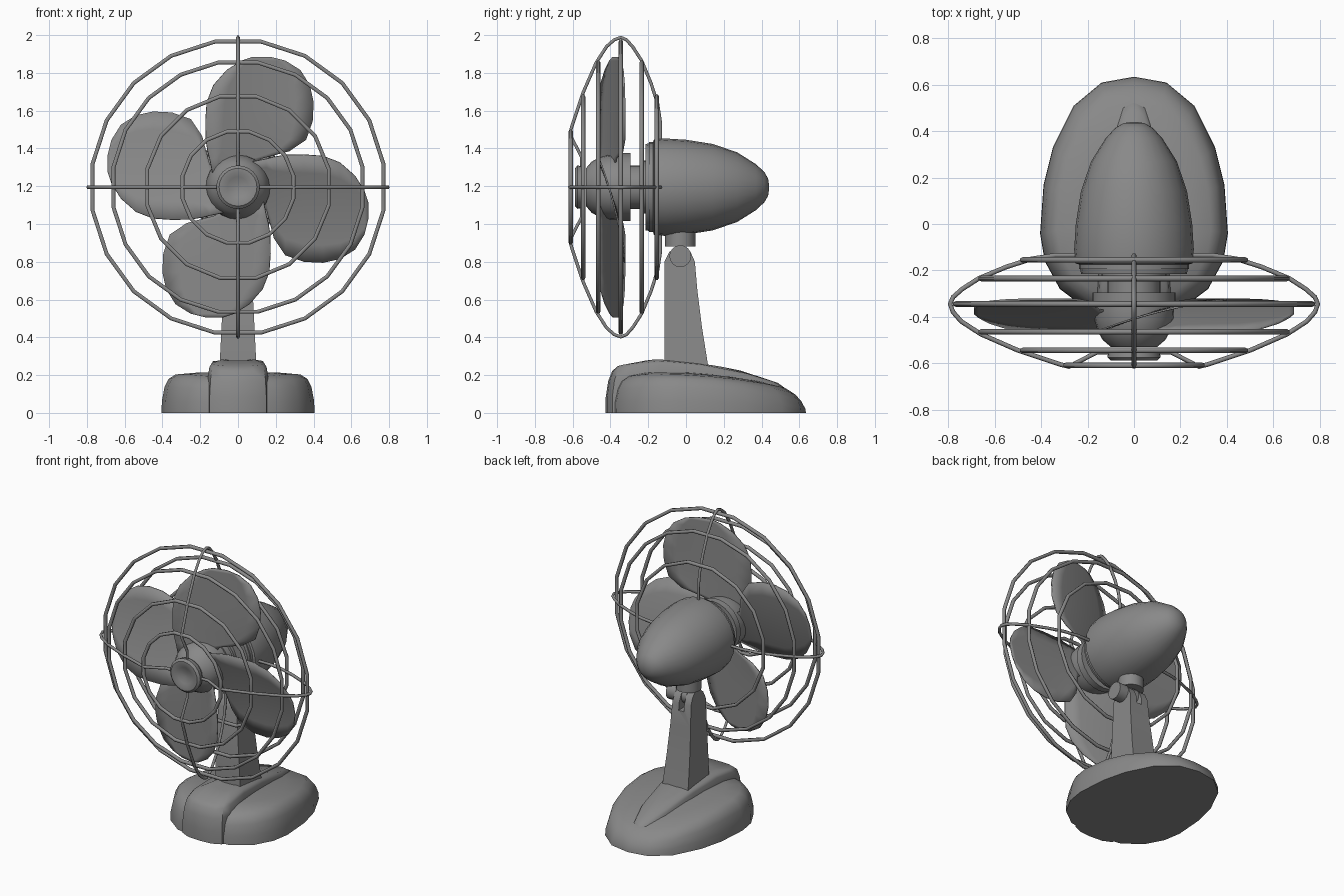
import bpy, bmesh, math
from mathutils import Matrix, Vector

if "Cube" in bpy.data.objects:
    bpy.data.objects.remove(bpy.data.objects["Cube"])

AXIS_Z = 1.195  # height of the fan axis
grey = bpy.data.materials.new("warm grey metal")
grey.diffuse_color = (0.25, 0.25, 0.25, 1)
grey.use_nodes = True
grey.node_tree.nodes["Principled BSDF"].inputs["Base Color"].default_value = grey.diffuse_color


def finish(ob, angle=40):
    ob.data.materials.clear()
    ob.data.materials.append(grey)
    bpy.ops.object.select_all(action='DESELECT')
    ob.select_set(True)
    bpy.context.view_layer.objects.active = ob
    bpy.ops.object.shade_smooth_by_angle(angle=math.radians(angle))
    return ob


def mesh_object(name, verts, faces, angle=40):
    me = bpy.data.meshes.new(name)
    me.from_pydata(verts, [], faces)
    bm = bmesh.new()
    bm.from_mesh(me)
    bmesh.ops.remove_doubles(bm, verts=bm.verts, dist=1e-5)
    bmesh.ops.recalc_face_normals(bm, faces=bm.faces)
    bm.to_mesh(me)
    bm.free()
    ob = bpy.data.objects.new(name, me)
    bpy.context.collection.objects.link(ob)
    return finish(ob, angle)


def loft(name, rings, angle=40):
    """Skin a list of equal closed rings and cap both ends."""
    n = len(rings[0])
    verts = [p for r in rings for p in r]
    faces = [(k*n + i, k*n + (i+1) % n, (k+1)*n + (i+1) % n, (k+1)*n + i)
             for k in range(len(rings)-1) for i in range(n)]
    faces += [tuple(range(n)), tuple(range(len(verts)-n, len(verts)))]
    return mesh_object(name, verts, faces, angle)


def lathe(name, profile, n=24, angle=40):
    """Turn (y, radius) points about the fan axis."""
    rings = [[(r*math.sin(2*math.pi*i/n), y, AXIS_Z + r*math.cos(2*math.pi*i/n))
              for i in range(n)] for y, r in profile]
    return loft(name, rings, angle)


def wire(name, points, radius, cyclic=False):
    cu = bpy.data.curves.new(name, 'CURVE')
    cu.dimensions = '3D'
    cu.bevel_depth = radius
    cu.bevel_resolution = 1
    cu.use_fill_caps = True
    sp = cu.splines.new('POLY')
    sp.points.add(len(points)-1)
    for p, co in zip(sp.points, points):
        p.co = (*co, 1)
    sp.use_cyclic_u = cyclic
    ob = bpy.data.objects.new(name, cu)
    bpy.context.collection.objects.link(ob)
    bpy.ops.object.select_all(action='DESELECT')
    ob.select_set(True)
    bpy.context.view_layer.objects.active = ob
    bpy.ops.object.convert(target='MESH')
    return finish(bpy.context.view_layer.objects.active, 65)


def cylinder(name, radius, depth, loc, axis='Z', n=20):
    rot = (0, math.pi/2, 0) if axis == 'X' else (0, 0, 0)
    bpy.ops.mesh.primitive_cylinder_add(vertices=n, radius=radius, depth=depth,
                                        location=loc, rotation=rot)
    ob = bpy.context.object
    ob.name = name
    return finish(ob)


def interp(table, t):
    if t <= table[0][0]:
        return table[0][1]
    for (a, u), (b, v) in zip(table, table[1:]):
        if t <= b:
            return u + (v-u)*(t-a)/(b-a)
    return table[-1][1]


def mound(name, half_plan, levels, heights, centre_y):
    """Stack of shrinking plan outlines whose height follows a side profile."""
    plan = half_plan + [(-x, y) for x, y in half_plan[-2:0:-1]]
    rings = []
    for scale, frac in levels:
        ring = []
        for x, y in plan:
            yy = centre_y + (y-centre_y)*scale
            ring.append((x*scale, yy, frac*interp(heights, yy)))
        rings.append(ring)
    return loft(name, rings, 50)


# Base: egg-shaped body with a raised centre ridge
mound("base_body",
      [(0, .635), (.14, .61), (.26, .51), (.35, .33), (.39, .17), (.405, -.04),
       (.385, -.16), (.32, -.28), (.2, -.37), (0, -.40)],
      [(1, 0), (.995, .3), (.96, .65), (.91, .85), (.82, .96), (.6, 1), (.3, 1.02), (.02, 1.03)],
      [(-.4, .19), (-.2, .215), (0, .21), (.2, .195), (.4, .165), (.52, .14), (.6, .105), (.635, .07)],
      0.02)
mound("base_ridge",
      [(0, .57), (.05, .54), (.1, .38), (.135, .1), (.155, -.15), (.165, -.32),
       (.15, -.39), (.09, -.418), (0, -.425)],
      [(1, 0), (1, .35), (.97, .7), (.92, .9), (.85, .97), (.5, 1), (.02, 1.01)],
      [(-.425, .235), (-.34, .262), (-.15, .285), (.1, .262), (.3, .222), (.5, .16), (.57, .12)],
      0.0)

# Stand: tapered column with a rounded, slotted top
profile = [(-.115, .2), (-.115, .8), (-.09, .85), (-.055, .88), (-.01, .88), (.025, .85),
           (.047, .8), (.06, .65), (.085, .45), (.125, .2)]
stand = loft("stand", [[(s*(.1 - .05*(z-.2)), y, z) for y, z in profile] for s in (-1, 1)], 30)
bpy.ops.mesh.primitive_cube_add(size=1, location=(0, .02, .84))
slot = bpy.context.object
slot.name = "stand_slot_cutter"
slot.scale = (.04, .2, .18)
slot.hide_render = True
slot.hide_viewport = True
cut = stand.modifiers.new("slot", 'BOOLEAN')
cut.object = slot
cut.solver = 'EXACT'

# Tilt joint
cylinder("tilt_tongue", .055, .036, (0, -.03, .83), 'X')
cylinder("tilt_neck", .08, .09, (0, -.03, .925))
cylinder("tilt_knob", .058, .07, (.10, -.03, .83), 'X', 16)

# Motor housing and the shaft collars in front of it
lathe("motor_housing", [(-.175, .235), (-.17, .252), (-.11, .258), (0, .251), (.14, .229),
                        (.27, .185), (.37, .122), (.415, .08), (.435, .045), (.44, .01)])
lathe("motor_front_plate", [(-.215, .228), (-.195, .232), (-.195, .238), (-.16, .238)])
lathe("shaft_collar", [(-.31, .115), (-.235, .115), (-.235, .14), (-.2, .14)])

# Spinner hub and front cap of the guard
lathe("hub", [(-.53, .05), (-.53, .1), (-.50, .135), (-.46, .158), (-.41, .17), (-.37, .172),
              (-.34, .172), (-.34, .18), (-.295, .18)])
lathe("guard_cap", [(-.535, .06), (-.545, .11), (-.575, .115), (-.588, .1), (-.588, .08),
                    (-.578, .055), (-.57, .025), (-.568, .004)])

# Blades: (height above axis, left edge, right edge) rows, turned four times
rows = [(.05, -.13, .06), (.15, -.15, .12), (.19, -.16, .27), (.25, -.17, .36),
        (.35, -.172, .395), (.45, -.165, .4), (.54, -.13, .38), (.62, -.06, .33),
        (.67, .02, .25), (.69, .08, .17)]
COLS = 6
for b in range(4):
    turn = Matrix.Rotation(b*math.pi/2, 4, 'Y')
    verts = []
    for h, x0, x1 in rows:
        for c in range(COLS + 1):
            x = x0 + (x1-x0)*c/COLS
            cup = .02*(1 - ((x-.115)/.285)**2)
            y = -.425 + (.25 + .08*max(0, 1 - h/.3))*x + cup
            verts.append(turn @ Vector((x, y, h)) + Vector((0, 0, AXIS_Z)))
    w = COLS + 1
    faces = [(k*w + c, k*w + c + 1, (k+1)*w + c + 1, (k+1)*w + c)
             for k in range(len(rows)-1) for c in range(COLS)]
    blade = mesh_object(f"blade_{b+1}", verts, faces)
    solid = blade.modifiers.new("thickness", 'SOLIDIFY')
    solid.thickness = .008
    solid.offset = 0

# Guard rings: (y, radius, sides)
for i, (y, r, n) in enumerate([(-.61, .3, 16), (-.545, .49, 16), (-.465, .668, 20),
                               (-.345, .78, 20), (-.235, .668, 20), (-.155, .49, 16)]):
    pts = [(r*math.sin(2*math.pi*(k+.5)/n), y, AXIS_Z + r*math.cos(2*math.pi*(k+.5)/n))
           for k in range(n)]
    wire(f"guard_ring_{i+1}", pts, .012, True)

# Guard ribs: four bent wires from the cap round to the motor
rib = [(-.553, .03), (-.553, .16), (-.615, .28), (-.605, .32), (-.545, .5), (-.475, .66),
       (-.42, .745), (-.38, .78), (-.345, .793), (-.315, .78), (-.28, .74), (-.235, .67),
       (-.185, .55), (-.15, .44), (-.135, .34), (-.135, .23)]
for k in range(4):
    a = k*math.pi/2
    wire(f"guard_rib_{k+1}", [(r*math.sin(a), y, AXIS_Z + r*math.cos(a)) for y, r in rib], .01)
